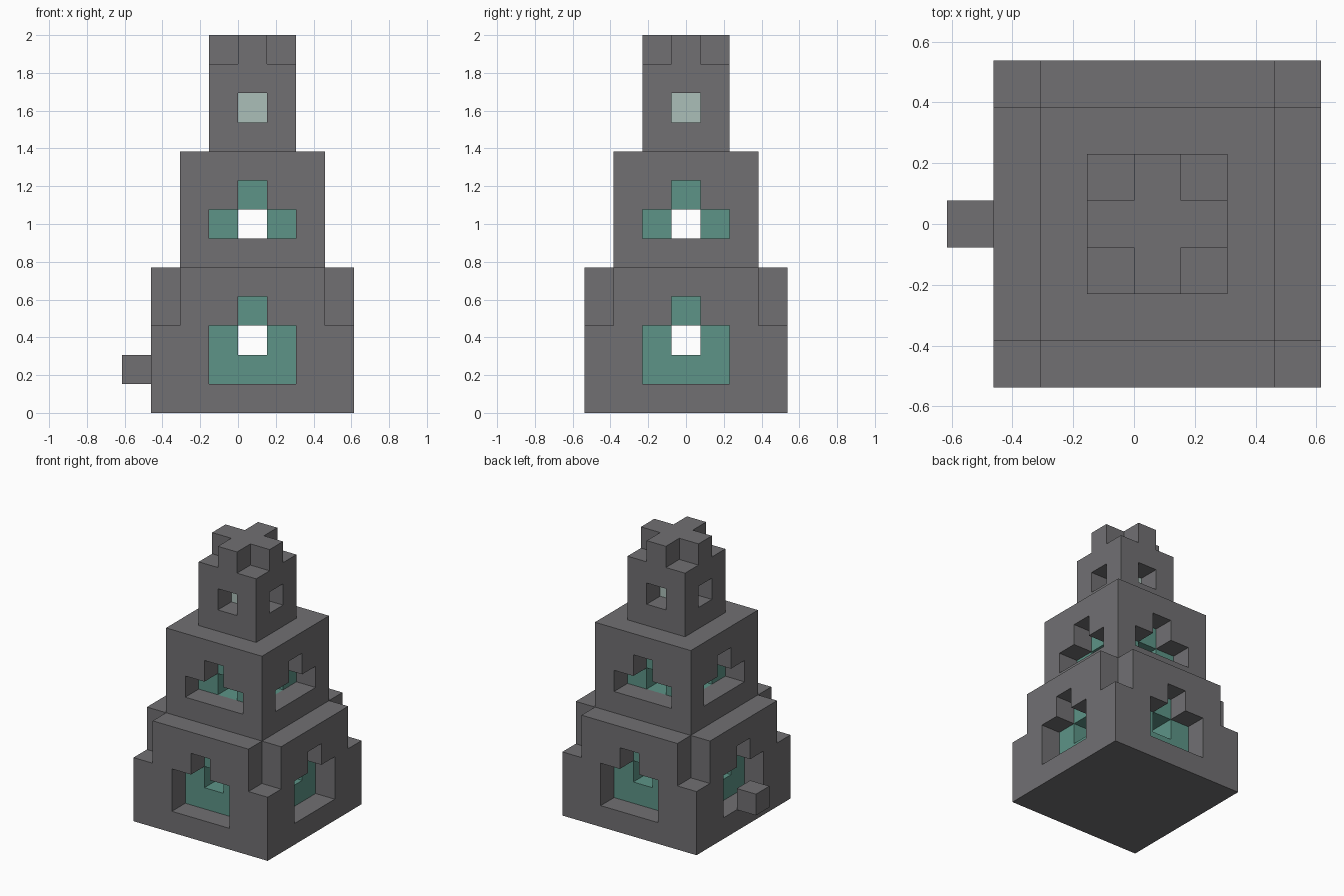
import bpy
import bmesh
from mathutils import Vector

cube = bpy.data.objects.get("Cube")
if cube:
    bpy.data.objects.remove(cube, do_unlink=True)

UNIT = 2 / 13            # edge of one building block
SHIFT = Vector((0.5, 0, 0))   # tower axis, in blocks


def material(name, rgb):
    mat = bpy.data.materials.new(name)
    mat.use_nodes = True
    mat.diffuse_color = (*rgb, 1)
    mat.node_tree.nodes["Principled BSDF"].inputs["Base Color"].default_value = (*rgb, 1)
    return mat


stone = material("grey stone", (0.165, 0.162, 0.171))
jade = material("jade green", (0.109, 0.296, 0.242))
pale = material("pale green", (0.407, 0.521, 0.479))


def block(r, low, high):
    """Square slab of cells, r cells either side of the axis."""
    span = range(-r, r + 1)
    return {(x, y, z) for x in span for y in span for z in range(low, high)}


def corners(r, low, high):
    return {c for c in block(r, low, high) if abs(c[0]) == r and abs(c[1]) == r}


def openings(r, rows):
    """Window cells in all four walls; rows are (height, half width)."""
    cells = set()
    for z, half in rows:
        for i in range(-half, half + 1):
            cells |= {(i, r, z), (i, -r, z), (r, i, z), (-r, i, z)}
    return cells


def tunnel(r, z):
    """Crossing passages through the core."""
    return {c for c in block(r, z, z + 1) if c[0] == 0 or c[1] == 0}


# Cores seen through the windows
base_core = block(2, 1, 4) - tunnel(2, 2)
middle_core = block(1, 5, 8) - tunnel(1, 6)
lantern = block(0, 10, 11)

# Stone tiers
base = block(3, 0, 5) - block(2, 1, 4) - corners(3, 3, 5)
base -= openings(3, [(1, 1), (2, 1), (3, 0)])
middle = block(2, 5, 9) - block(1, 5, 8) - openings(2, [(6, 1), (7, 0)])
spire = block(1, 9, 13) - lantern - openings(1, [(10, 0)]) - corners(1, 12, 13)
step = {(-4, 0, 1)}

parts = [
    ("base_tier", base, stone),
    ("middle_tier", middle, stone),
    ("spire", spire, stone),
    ("side_step", step, stone),
    ("base_core", base_core, jade),
    ("middle_core", middle_core, jade),
    ("lantern", lantern, pale),
]
solid = set().union(*(cells for _, cells, _ in parts))


def build(name, cells, mat):
    """Mesh the exposed sides of the cells and merge flat areas."""
    bm = bmesh.new()
    for cell in sorted(cells):
        centre = Vector(cell) + SHIFT + Vector((0, 0, 0.5))
        for axis in range(3):
            for sign in (-1, 1):
                n = Vector((0, 0, 0))
                n[axis] = sign
                if tuple(int(a + b) for a, b in zip(cell, n)) in solid:
                    continue
                u = Vector((0, 0, 0))
                u[(axis + 1) % 3] = 1
                v = n.cross(u)
                ring = [(u + v), (v - u), (-u - v), (u - v)]
                bm.faces.new([bm.verts.new((centre + (n + p) / 2) * UNIT) for p in ring])
    bmesh.ops.remove_doubles(bm, verts=bm.verts, dist=UNIT / 100)
    bmesh.ops.dissolve_limit(bm, angle_limit=0.01, verts=bm.verts, edges=bm.edges)
    mesh = bpy.data.meshes.new(name)
    bm.to_mesh(mesh)
    bm.free()
    mesh.materials.append(mat)
    bpy.context.collection.objects.link(bpy.data.objects.new(name, mesh))


for part in parts:
    build(*part)
